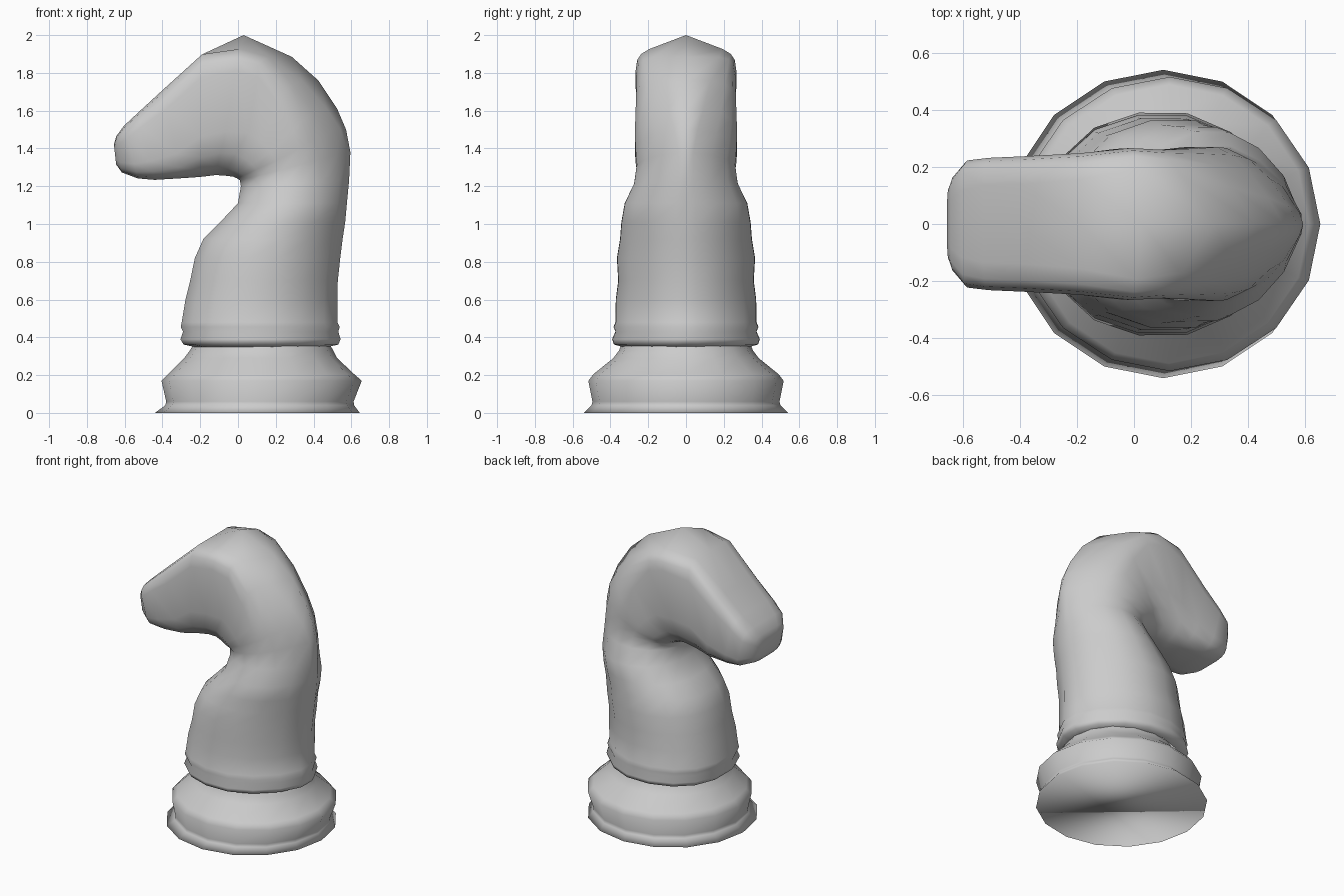
import bpy, bmesh, math
from mathutils import Vector

if "Cube" in bpy.data.objects:
    bpy.data.objects.remove(bpy.data.objects["Cube"])


def section(x0, z0, x1, z1, w, n_in=2, n_out=2, sweep=0, peak=0, sides=16, ridge=False):
    """Closed ring between a front point and a back point, half width w.
    sweep pulls the back corners forward, peak raises the centre line."""
    a, b = Vector((x0, 0, z0)), Vector((x1, 0, z1))
    mid, half = (a + b) / 2, (b - a) / 2
    shift = 0.5 if ridge else 0
    pts = []
    for i in range(sides):
        t = 2 * math.pi * (i + shift) / sides
        c, s = math.cos(t), math.sin(t)
        n = n_out if c > 0 else n_in
        u = math.copysign(abs(c) ** (2 / n), c)
        v = math.copysign(abs(s) ** (2 / n), s)
        p = mid + half * u + Vector((0, w * v, 0))
        if c > 0:
            p.z += peak * (1 - abs(v))
            p.x -= sweep * abs(v) * u
        pts.append(p)
    if ridge:
        flat = peak == 0 and sweep == 0
        c = math.cos(math.pi / sides) ** (2 / n_out) if flat else 1
        pts.append(mid + half * c + Vector((0, 0, peak)))
    return pts


def loft(name, sections, smooth, cap_start=False, cap_end=False, **kw):
    bm = bmesh.new()
    rings = [[bm.verts.new(p) for p in section(*s, **kw)] for s in sections]
    for r, q in zip(rings, rings[1:]):
        m = len(r)
        for i in range(m):
            j = (i + 1) % m
            bm.faces.new((r[i], r[j], q[j], q[i]))
    if cap_start:
        bm.faces.new(rings[0][::-1])
    if cap_end:
        bm.faces.new(rings[-1])
    bmesh.ops.recalc_face_normals(bm, faces=bm.faces)
    mesh = bpy.data.meshes.new(name)
    bm.to_mesh(mesh)
    bm.free()
    ob = bpy.data.objects.new(name, mesh)
    bpy.context.collection.objects.link(ob)
    bpy.ops.object.select_all(action='DESELECT')
    ob.select_set(True)
    bpy.context.view_layer.objects.active = ob
    bpy.ops.object.shade_smooth_by_angle(angle=math.radians(smooth))
    return ob


# Turned foot: front x, back x, height, half width
foot = [(-.44, .645, 0, .542), (-.385, .615, .04, .5), (-.38, .612, .06, .495),
        (-.405, .655, .17, .517), (-.37, .615, .205, .49), (-.285, .525, .29, .385),
        (-.255, .505, .33, .355), (-.24, .49, .355, .345)]
loft("base", [(a, z, b, z, w) for a, b, z, w in foot], 180, cap_start=True)

# Collar ring and neck, level sections
neck = [(-.24, .49, .35, .345), (-.295, .54, .362, .388), (-.312, .553, .39, .398),
        (-.298, .54, .43, .38), (-.31, .548, .455, .39), (-.305, .535, .48, .38),
        (-.285, .535, .6, .378), (-.26, .537, .7, .365), (-.235, .55, .82, .372),
        (-.19, .562, .92, .355), (-.10, .575, 1.01, .348), (-.005, .583, 1.11, .33)]
horse = [(a, z, b, z, w, 2.3, 1.75) for a, b, z, w in neck]

# Sections fan around the throat and run forward to the muzzle
horse += [
    (.01, 1.2, .595, 1.23, .28, 2.2, 1.6),
    (.005, 1.23, .595, 1.38, .266, 2.3, 1.7, .04),
    (-.01, 1.24, .572, 1.5, .272, 2.5, 2.2, .1),
    (-.03, 1.248, .525, 1.61, .274, 2.5, 3, .15),
    (-.055, 1.25, .425, 1.76, .268, 2.5, 4.5, .17),
    (-.08, 1.252, .285, 1.885, .262, 2.5, 8, .18),
    (-.12, 1.254, .03, 1.9, .268, 2.5, 10, .03, .1),
    (-.2, 1.245, -.19, 1.9, .25, 3, 7),
    (-.3, 1.24, -.4, 1.71, .24, 4, 6),
    (-.44, 1.232, -.53, 1.59, .234, 4, 6),
    (-.53, 1.24, -.605, 1.52, .225, 4, 5),
    (-.615, 1.272, -.645, 1.465, .165, 4, 5),
    (-.645, 1.315, -.657, 1.42, .12, 4, 4),
]
loft("horse_neck_and_head", horse, 75, cap_end=True, ridge=True)
